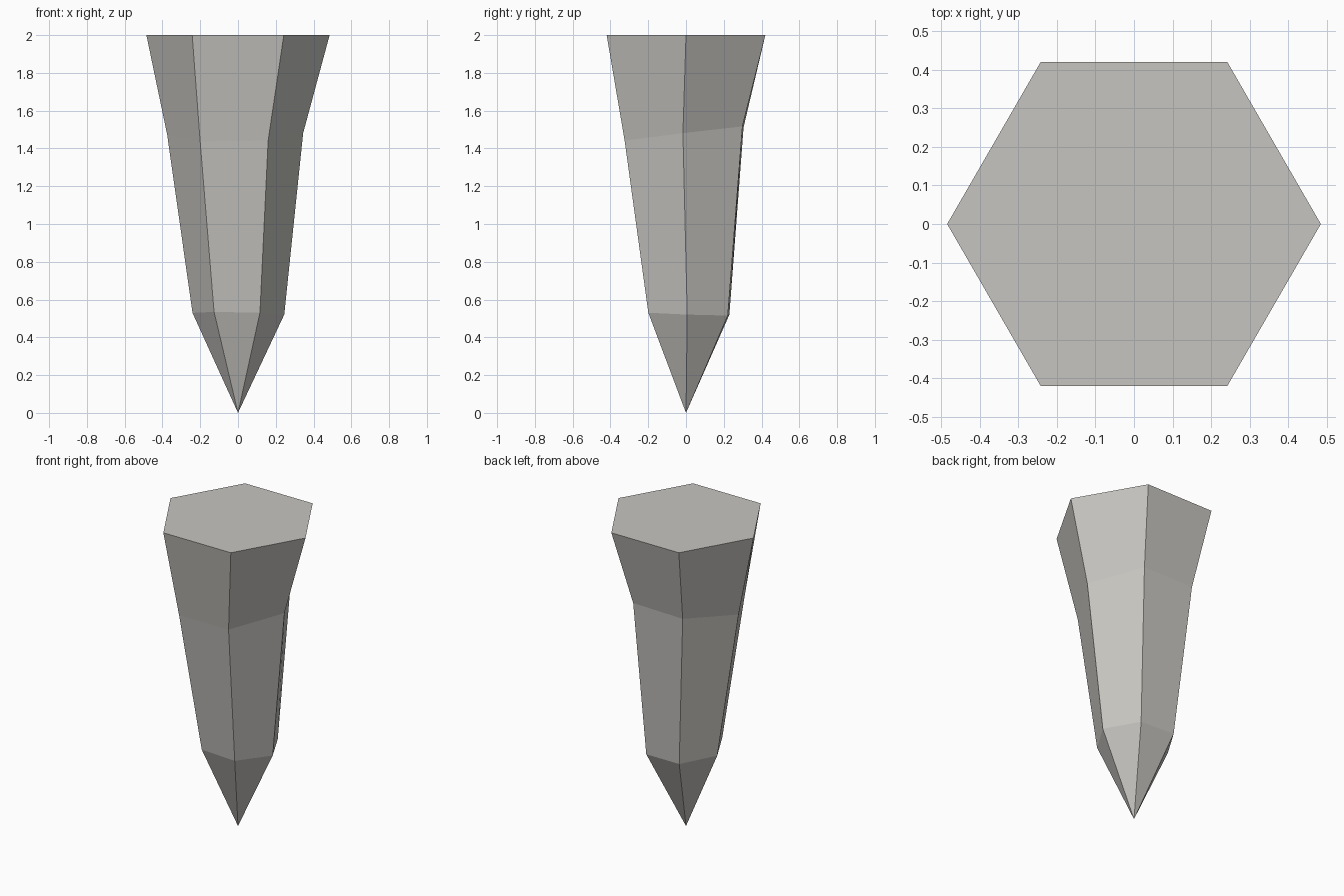
import bpy, bmesh, math

old = bpy.data.objects.get("Cube")
if old:
    bpy.data.objects.remove(old, do_unlink=True)

# Pale stone colour
stone = bpy.data.materials.new("pale_stone")
stone.use_nodes = True
colour = (0.57, 0.56, 0.53, 1)
stone.diffuse_color = colour
stone.node_tree.nodes["Principled BSDF"].inputs["Base Color"].default_value = colour


def hex_ring(bm, centre, radius, twist=0, tilt_x=0, tilt_y=0):
    """Six corners around a centre, tilted by a slope along x and y."""
    cx, cy, cz = centre
    ring = []
    for i in range(6):
        a = math.radians(60 * i + twist)
        x, y = radius * math.cos(a), radius * math.sin(a)
        ring.append(bm.verts.new((cx + x, cy + y, cz + tilt_x * x + tilt_y * y)))
    return ring


bm = bmesh.new()

# Cross-sections from the flat top down to the shoulder above the point
rings = [
    hex_ring(bm, (0, 0, 2), 0.485),
    hex_ring(bm, (-0.015, -0.01, 1.477), 0.36, -1, 0.014, 0.12),
    hex_ring(bm, (0.002, 0.015, 0.525), 0.243, -2, -0.02, -0.035),
]
tip = bm.verts.new((0, 0, 0))

# Flat cap, sides and point
bm.faces.new(rings[0])
for i in range(6):
    j = (i + 1) % 6
    for upper, lower in zip(rings, rings[1:]):
        bm.faces.new((upper[i], lower[i], lower[j], upper[j]))
    bm.faces.new((rings[-1][i], tip, rings[-1][j]))
bmesh.ops.recalc_face_normals(bm, faces=bm.faces[:])

mesh = bpy.data.meshes.new("stone_spike")
bm.to_mesh(mesh)
bm.free()
mesh.materials.append(stone)
spike = bpy.data.objects.new("stone_spike", mesh)
bpy.context.collection.objects.link(spike)
